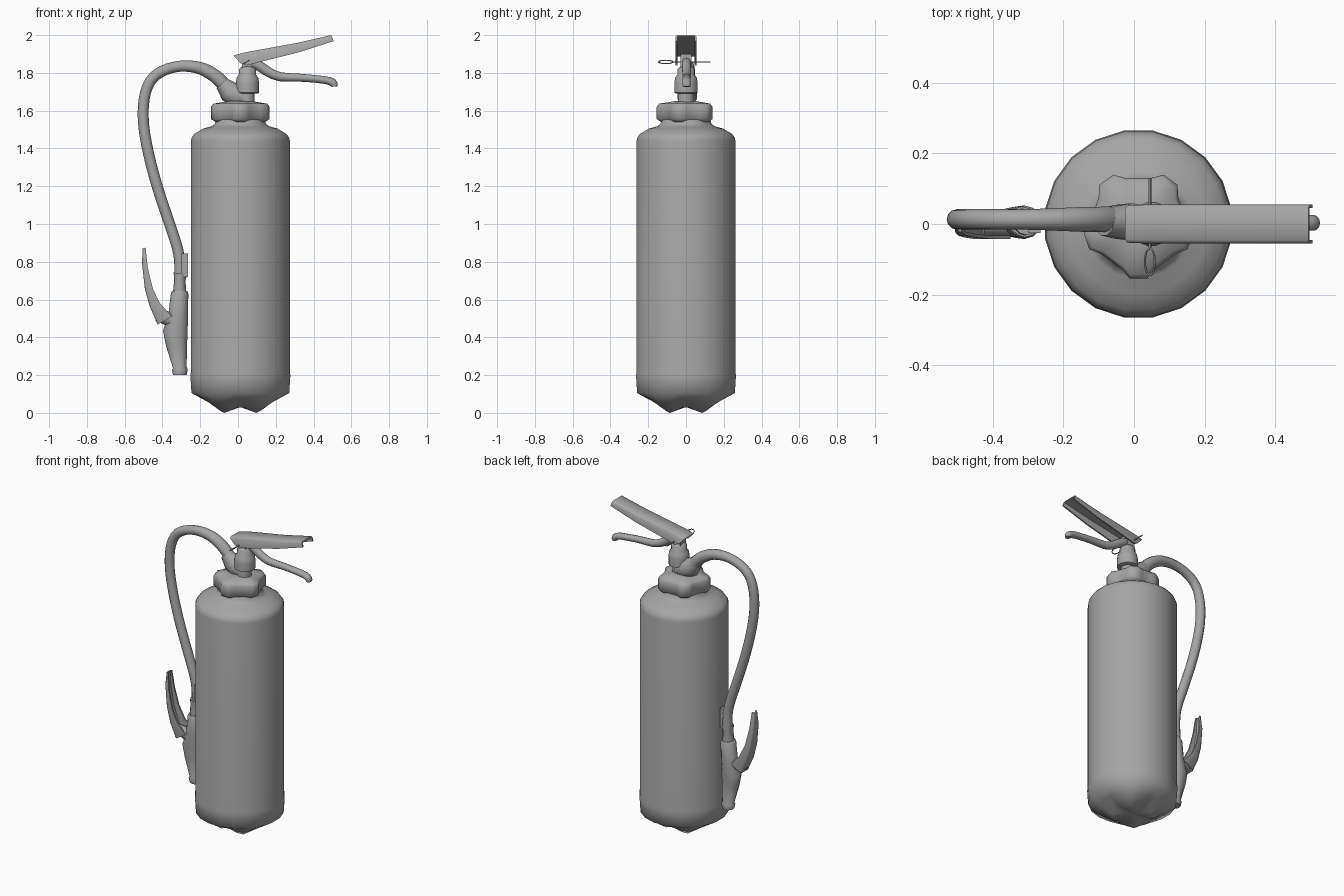
import bpy, math
from math import sin, cos, pi, radians
from mathutils import Vector

if "Cube" in bpy.data.objects:
    bpy.data.objects.remove(bpy.data.objects["Cube"])

CX = 0.0125  # cylinder axis in x

# dark grey paint for every part
PAINT = bpy.data.materials.new("dark_grey")
PAINT.diffuse_color = (0.38, 0.38, 0.38, 1)
PAINT.use_nodes = True
PAINT.node_tree.nodes["Principled BSDF"].inputs["Base Color"].default_value = PAINT.diffuse_color


def loft(name, rings, angle=55, closed=False):
    """Skin a list of equal-length point rings; cap the ends unless closed."""
    n, m = len(rings[0]), len(rings)
    verts = [p for r in rings for p in r]
    faces = []
    for i in range(m if closed else m - 1):
        a, b = i * n, ((i + 1) % m) * n
        for j in range(n):
            k = (j + 1) % n
            faces.append((a + j, a + k, b + k, b + j))
    if not closed:
        faces.append(tuple(reversed(range(n))))
        faces.append(tuple(range((m - 1) * n, m * n)))
    me = bpy.data.meshes.new(name)
    me.from_pydata(verts, [], faces)
    me.materials.append(PAINT)
    ob = bpy.data.objects.new(name, me)
    bpy.context.collection.objects.link(ob)
    bpy.context.view_layer.objects.active = ob
    ob.select_set(True)
    bpy.ops.object.mode_set(mode='EDIT')
    bpy.ops.mesh.select_all(action='SELECT')
    bpy.ops.mesh.normals_make_consistent(inside=False)
    bpy.ops.object.mode_set(mode='OBJECT')
    bpy.ops.object.shade_smooth_by_angle(angle=radians(angle))
    ob.select_set(False)
    return ob


def lathe_rings(profile, cx, n=20):
    """Rings from (radius, z) pairs, with flats on the axes."""
    turn = [2 * pi * (j + 0.5) / n for j in range(n)]
    return [[(cx + r * cos(a), r * sin(a), z) for a in turn] for r, z in profile]


def smooth_path(pts, steps):
    """Catmull-Rom resampling of tuples of any length."""
    p = [Vector(q) for q in pts]
    p = [2 * p[0] - p[1]] + p + [2 * p[-1] - p[-2]]
    out = []
    for i in range(1, len(p) - 2):
        a, b, c, d = p[i - 1:i + 3]
        for s in range(steps):
            t = s / steps
            out.append(0.5 * (2 * b + (c - a) * t + (2 * a - 5 * b + 4 * c - d) * t * t
                              + (3 * b - a - 3 * c + d) * t ** 3))
    return out + [p[-2]]


def tube(name, pts, y=0.0, n=12, steps=1, angle=55):
    """Elliptical tube along (x, z, in-plane radius, y radius) points."""
    pts = smooth_path(pts, steps)
    rings = []
    for i, q in enumerate(pts):
        t = pts[min(i + 1, len(pts) - 1)] - pts[max(i - 1, 0)]
        nx, nz = Vector((-t[1], t[0])).normalized()
        rings.append([(q[0] + nx * q[2] * cos(a), y + q[3] * sin(a), q[1] + nz * q[2] * cos(a))
                      for a in (2 * pi * j / n for j in range(n))])
    return loft(name, rings, angle)


def channel(name, pairs, t):
    """U-section with eased corners from (outer x, outer z, inner x, inner z, half width)."""
    rings = []
    for ox, oz, ix, iz, w in pairs:
        d = Vector((ix - ox, iz - oz)).normalized() * t
        wx, wz = ox + d.x, oz + d.y
        half = [(ox, w - t, oz), (wx, w, wz), (ix, w, iz), (ix, w - t, iz), (wx, w - t, wz)]
        rings.append(half + [(x, -y, z) for x, y, z in reversed(half)])
    return loft(name, rings)


def box(name, lo, hi):
    ring = lambda z: [(lo[0], lo[1], z), (hi[0], lo[1], z), (hi[0], hi[1], z), (lo[0], hi[1], z)]
    return loft(name, [ring(lo[2]), ring(hi[2])])


# tank, with a four-lobed foot underneath
rings = lathe_rings([(0.02, 0.03), (0.12, 0.016), (0.19, 0.06), (0.262, 0.105), (0.268, 0.2), (0.265, 0.215),
                     (0.265, 1.44), (0.26, 1.46), (0.247, 1.477), (0.2, 1.505), (0.155, 1.517),
                     (0.137, 1.53), (0.128, 1.56)], CX)
for i, depth in ((1, 0.016), (2, 0.012)):
    rings[i] = [(x, y, z + depth * cos(4 * math.atan2(y, x - CX))) for x, y, z in rings[i]]
loft("tank", rings, 70)

# five-lobed collar nut
outline = []
for k in range(5):
    for da, r in ((-9, 0.157), (9, 0.157), (20, 0.136), (52, 0.136)):
        a = radians(-90 + 72 * k + da)
        outline.append((r * cos(a), r * sin(a)))
loft("collar_nut", [[(CX + x * s, y * s, z) for x, y in outline] for s, z in
                    ((0.85, 1.54), (1, 1.555), (1, 1.62), (0.92, 1.637), (0.4, 1.65))], 65)

# valve neck and body
loft("valve_neck", lathe_rings([(0.045, 1.62), (0.043, 1.70)], 0.045, 16))
loft("valve_body", lathe_rings([(0.05, 1.69), (0.063, 1.695), (0.063, 1.745), (0.058, 1.775), (0.047, 1.79),
                                (0.046, 1.82), (0.03, 1.835)], 0.05, 16))
box("lever_mount", (0.02, -0.028, 1.81), (0.075, 0.028, 1.90))

# hose fitting and hose
tube("hose_fitting", [(0.05, 1.665, 0.045, 0.045), (-0.01, 1.68, 0.06, 0.055),
                      (-0.045, 1.70, 0.058, 0.05), (-0.085, 1.745, 0.038, 0.04)], 0.006, 10)
R = 0.029
tube("hose", [(x, z, r, r) for x, z, r in (
    (-0.045, 1.69, 0.037), (-0.09, 1.755, 0.036), (-0.15, 1.802, 0.035), (-0.22, 1.83, 0.032),
    (-0.31, 1.835, R), (-0.40, 1.81, R), (-0.465, 1.755, R), (-0.497, 1.66, R), (-0.5, 1.53, R),
    (-0.473, 1.37, R), (-0.425, 1.19, R), (-0.362, 1.0, R), (-0.32, 0.87, R), (-0.308, 0.78, R),
    (-0.31, 0.66, R))], 0.013, 12, 3)

# nozzle, its coupling and tank clip
tube("nozzle_coupling", [(-0.305, 0.74, 0.036, 0.036), (-0.308, 0.70, 0.03, 0.034),
                         (-0.309, 0.63, 0.036, 0.038)], 0.005)
tube("nozzle", [(-0.309, 0.645, 0.04, 0.042), (-0.309, 0.635, 0.046, 0.047), (-0.316, 0.52, 0.052, 0.047),
                (-0.332, 0.43, 0.065, 0.045), (-0.325, 0.36, 0.056, 0.042), (-0.308, 0.24, 0.036, 0.038),
                (-0.308, 0.228, 0.042, 0.042), (-0.308, 0.2, 0.036, 0.036)], 0.005)
box("hose_clip", (-0.30, -0.025, 0.72), (-0.265, 0.03, 0.845))

# nozzle trigger: hollow crescent, plus its knuckle
channel("nozzle_lever", [(-0.505, 0.87, -0.489, 0.875, 0.022), (-0.508, 0.79, -0.478, 0.77, 0.032),
                         (-0.493, 0.655, -0.45, 0.655, 0.038), (-0.466, 0.56, -0.413, 0.58, 0.042),
                         (-0.425, 0.468, -0.35, 0.51, 0.042)], 0.01)
tube("lever_knuckle", [(-0.43, 0.515, 0.03, 0.034), (-0.39, 0.505, 0.035, 0.034), (-0.33, 0.49, 0.045, 0.034)])

# squeeze handle: channel open downwards
channel("top_handle", [(-0.025, 1.892, 0.015, 1.85, 0.053), (0.035, 1.908, 0.045, 1.84, 0.055),
                       (0.31, 1.958, 0.325, 1.91, 0.055), (0.495, 2.0, 0.506, 1.968, 0.055)], 0.009)

# carrying handle with a hooked tip
tube("lower_handle", [(0.04, 1.86, 0.022, 0.024), (0.10, 1.845, 0.027, 0.024), (0.16, 1.805, 0.026, 0.024),
                      (0.225, 1.779, 0.024, 0.023), (0.32, 1.775, 0.021, 0.023), (0.42, 1.767, 0.02, 0.023),
                      (0.485, 1.757, 0.021, 0.023), (0.507, 1.742, 0.021, 0.023),
                      (0.51, 1.727, 0.016, 0.02)], 0.003, 10, 2)

# safety pin with pull loop
pin = [(0.045 + 0.004 * cos(a), 0.004 * sin(a)) for a in (2 * pi * j / 6 for j in range(6))]
loft("safety_pin", [[(x, y, 1.858 + z) for x, z in pin] for y in (-0.07, 0.13)])
loop = []
for i in range(16):
    a = 2 * pi * i / 16
    loop.append([(0.045 + (0.014 + 0.003 * cos(b)) * sin(a), -0.107 + (0.038 + 0.003 * cos(b)) * cos(a),
                  1.858 + 0.009 * sin(a) + 0.003 * sin(b)) for b in (2 * pi * j / 6 for j in range(6))])
loft("pin_loop", loop, closed=True)
